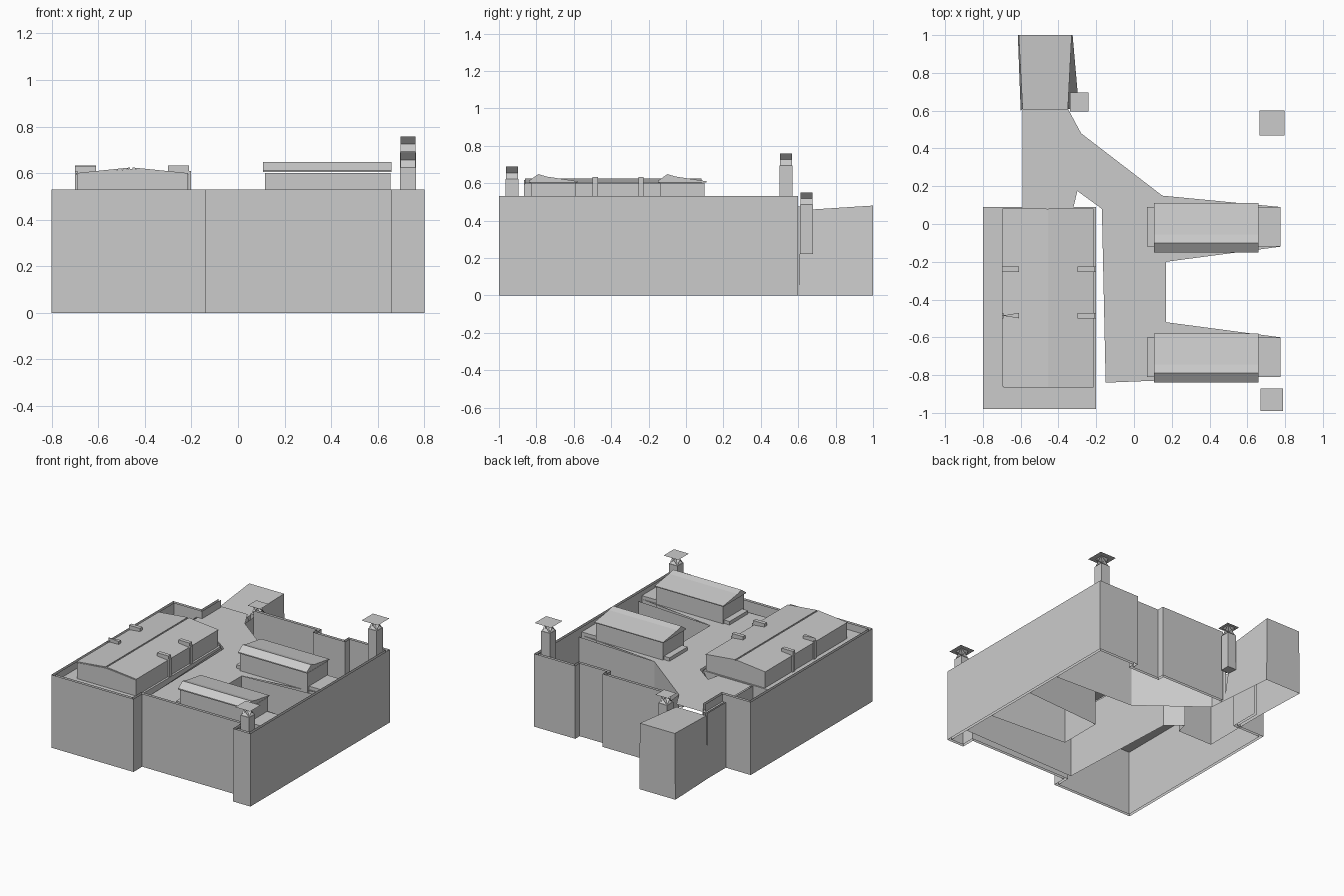
import bpy, bmesh, math
from mathutils import Vector

if "Cube" in bpy.data.objects:
    bpy.data.objects.remove(bpy.data.objects["Cube"])


def make(name, verts, faces, smooth=False):
    me = bpy.data.meshes.new(name)
    me.from_pydata(verts, [], faces)
    me.update()
    ob = bpy.data.objects.new(name, me)
    bpy.context.collection.objects.link(ob)
    if smooth:
        for p in me.polygons:
            p.use_smooth = True
    return ob


def sheet(name, path, z0, z1, closed=False, smooth=False):
    """Vertical wall sheet following a plan path."""
    n = len(path)
    verts = [(x, y, z0) for x, y in path] + [(x, y, z1) for x, y in path]
    m = n if closed else n - 1
    faces = [(i, (i + 1) % n, (i + 1) % n + n, i + n) for i in range(m)]
    return make(name, verts, faces, smooth)


def inset(path, d):
    """Offset an open plan path to its left with mitred corners."""
    pts = [Vector(p) for p in path]
    dirs = [(b - a).normalized() for a, b in zip(pts, pts[1:])]
    norms = [Vector((-v.y, v.x)) for v in dirs]
    out = []
    for i, p in enumerate(pts):
        a, b = norms[max(i - 1, 0)], norms[min(i, len(norms) - 1)]
        m = a + b
        q = p + m * (2 * d / m.length_squared)
        out.append((q.x, q.y))
    return out


def box(name, x0, x1, y0, y1, z0, z1):
    v = [(x, y, z) for z in (z0, z1) for x, y in ((x0, y0), (x1, y0), (x1, y1), (x0, y1))]
    return make(name, v, [(3, 2, 1, 0), (4, 5, 6, 7), (0, 1, 5, 4),
                          (1, 2, 6, 5), (2, 3, 7, 6), (3, 0, 4, 7)])


def prism(name, profile, axis, a, b):
    """Extrude a (t, z) profile along the x or y axis."""
    n = len(profile)
    v = [(s, t, z) if axis == 'x' else (t, s, z) for s in (a, b) for t, z in profile]
    f = [(i, (i + 1) % n, (i + 1) % n + n, i + n) for i in range(n)]
    f += [tuple(range(n))[::-1], tuple(range(n, 2 * n))]
    ob = make(name, v, f)
    bm = bmesh.new()
    bm.from_mesh(ob.data)
    bmesh.ops.recalc_face_normals(bm, faces=bm.faces)
    bm.to_mesh(ob.data)
    bm.free()
    return ob


# Perimeter wall: outer and inner sheets, open at top and bottom
outer = [(-.575, .6), (-.575, .4), (-.8, .4), (-.8, -1), (-.14, -1), (-.14, -.9),
         (.66, -.9), (.66, -1), (.8, -1), (.8, .6), (.47, .6), (.47, .55),
         (.25, .55), (.25, .6), (-.28, .6)]
sheet("outer_wall", outer, 0, .53)
sheet("inner_wall", inset(outer, .02)[::-1], 0, .53)

# Passage: roofed, forked corridor with open underside
plan = [(-.59, .09), (-.32, .09), (-.30, .175), (-.17, .08), (-.15, -.84),
        (.10, -.83), (.775, -.80), (.775, -.60), (.17, -.52), (.17, -.20),
        (.775, -.12), (.775, .09), (.15, .15), (-.28, .48), (-.35, .61), (-.59, .61)]
make("passage_roof", [(x, y, .475) for x, y in plan], [tuple(range(len(plan)))])
north = [(.775, .12), (.15, .15), (-.28, .48), (-.29, .61)]
middle = [(.775, -.56), (.17, -.52), (.17, -.20), (.775, -.16)]
west = [(-.60, .09), (-.32, .09), (-.30, .175), (-.19, .08), (-.15, -.84), (.775, -.82)]
for label, path in (("north", north), ("middle", middle), ("west", west)):
    sheet(label + "_passage_wall", path, 0, .475)
sheet("rear_passage_wall", [(-.60, .61), (-.60, .09)], 0, .475)

# Entrance porch at the back, flaring toward the outside
make("entrance_porch",
     [(-.59, .61, .455), (-.35, .61, .455), (-.33, 1, .48), (-.61, 1, .48),
      (-.60, .60, 0), (-.29, .60, 0), (-.325, 1, 0), (-.615, 1, 0)],
     [(0, 1, 2, 3), (1, 5, 6, 2), (0, 3, 7, 4), (3, 2, 6, 7)])

# Left hall: deck, walls, two-part low roof
make("hall_deck", [(-.8, -.98, .48), (-.2, -.98, .48), (-.2, .09, .48), (-.8, .09, .48)],
     [(0, 1, 2, 3)])
sheet("deck_skirt", [(-.2, -.98), (-.2, .09), (-.79, .09)], .38, .48)
prism("left_hall", [(-.69, .47), (-.215, .47), (-.215, .595), (-.29, .603),
                    (-.455, .618), (-.62, .603), (-.69, .595)], 'y', -.865, .08)
for side, (a, b) in {"left": (-.695, -.463), "right": (-.452, -.215)}.items():
    za, zb = (.600, .624) if side == "left" else (.624, .600)
    prism(side + "_hall_roof", [(a, za - .006), (b, zb - .006), (b, zb), (a, za)],
          'y', -.86, .083)

# Roof brackets with drop posts
for y in (-.24, -.485):
    for s, (a, b) in {"left": (-.70, -.61), "right": (-.30, -.21)}.items():
        if s == "left" and y < -.4:
            make("left_wedge_bracket",
                 [(-.70, y, .60), (-.61, y - .014, .60), (-.61, y + .014, .60),
                  (-.70, y, .63), (-.61, y - .014, .63), (-.61, y + .014, .63)],
                 [(0, 2, 1), (3, 4, 5), (0, 1, 4, 3), (1, 2, 5, 4), (2, 0, 3, 5)])
        else:
            box(s + "_bracket", a, b, y - .014, y + .014, .595, .632)
        px = -.70 if s == "left" else -.212
        box(s + "_bracket_post", px, px + .01, y - .014, y + .014, .48, .61)

# Two right halls with lopsided ridge roofs, on a long lower block
for label, oy in (("rear", 0), ("front", -.69)):
    box(label + "_lower_block", .07, .775, -.12 + oy, .09 + oy, .42, .50)
    box(label + "_hall", .115, .655, -.14 + oy, .10 + oy, .44, .60)
    prism(label + "_hall_roof", [(-.15 + oy, .604), (.11 + oy, .604), (.11 + oy, .61),
                                 (-.055 + oy, .635), (-.10 + oy, .648), (-.15 + oy, .612)],
          'x', .107, .658)


# Chimneys: shaft, crossed slats and a flat cap
def chimney(name, x, y, base, top, cap, r=.035):
    t = top - .065
    box(name + "_shaft", x - r, x + r, y - r, y + r, base, t)
    q = .9 * r
    v, f = [], []
    for a, b in ((1, 0), (0, 1)):
        for s in (-1, 1):
            k = len(v)
            for w, e, z in ((-q, -q, t), (q, -q, t), (q, q, top), (-q, q, top)):
                v.append((x + a * w + b * e * s, y + b * w + a * e * s, z))
            f.append((k, k + 1, k + 2, k + 3))
    make(name + "_slats", v, f)
    for c, z in ((cap, top - .004), (cap * .78, top)):
        make(name + "_cap", [(x - c, y - c, z), (x + c, y - c, z),
                             (x + c, y + c, z), (x - c, y + c, z)], [(0, 1, 2, 3)])


chimney("front_chimney", .73, -.93, .44, .688, .06)
chimney("rear_chimney", .73, .535, .44, .758, .066)
chimney("entrance_chimney", -.29, .645, .22, .55, .05)
